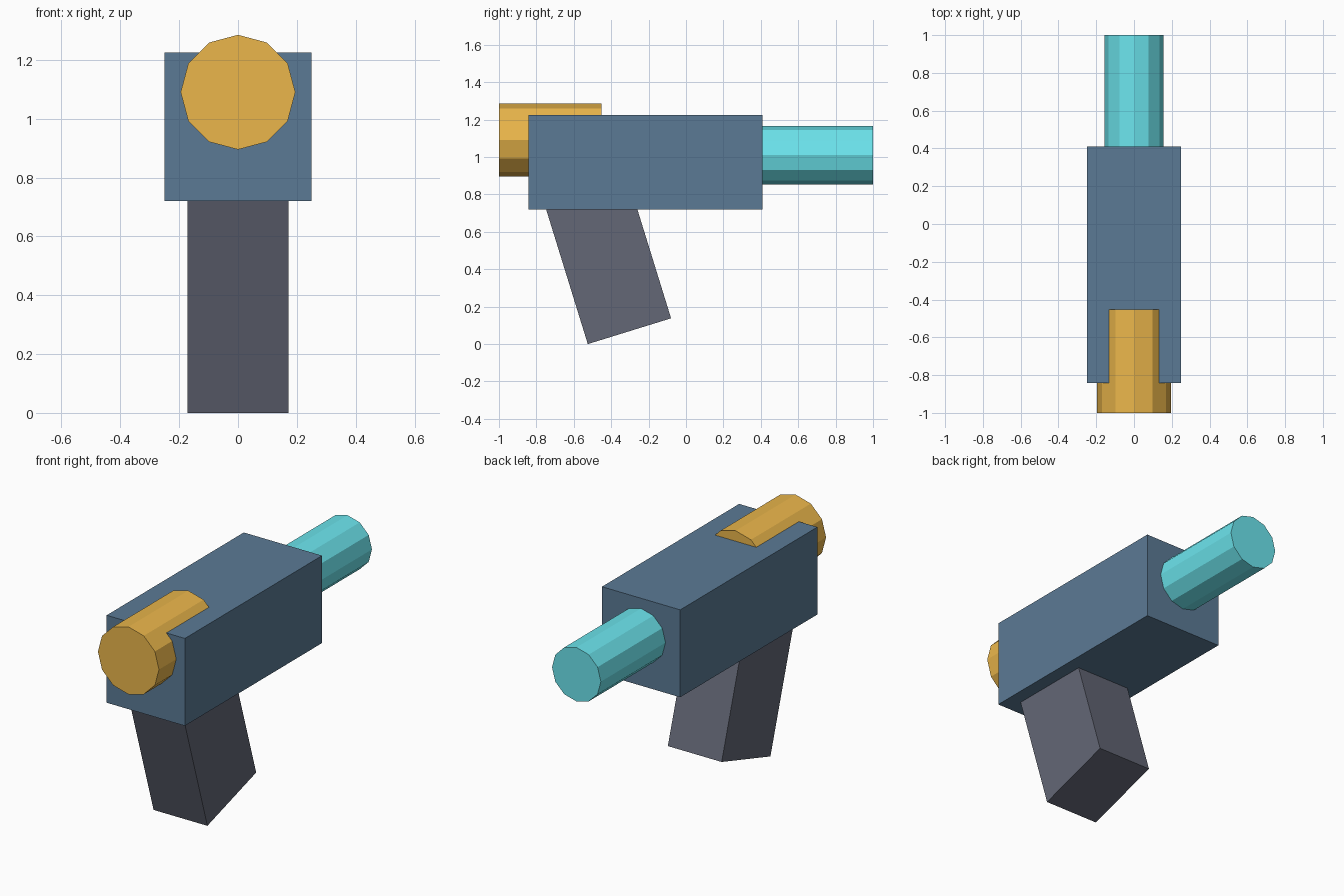
import bpy
from math import pi, sin, cos

if "Cube" in bpy.data.objects:
    bpy.data.objects.remove(bpy.data.objects["Cube"])


def finish(name, color):
    """Name the active object, apply its transform and colour it."""
    ob = bpy.context.object
    ob.name = name
    bpy.ops.object.transform_apply(location=False, rotation=True, scale=True)
    mat = bpy.data.materials.new(name + "_color")
    mat.diffuse_color = (*color, 1)
    mat.use_nodes = True
    mat.node_tree.nodes["Principled BSDF"].inputs["Base Color"].default_value = mat.diffuse_color
    ob.data.materials.append(mat)
    return ob


def box(name, center, size, color, tilt=0):
    bpy.ops.mesh.primitive_cube_add(size=1, location=center, rotation=(tilt, 0, 0))
    bpy.context.object.scale = size
    return finish(name, color)


def tube(name, y0, y1, z, radius, color):
    """Twelve-sided cylinder lying along y."""
    bpy.ops.mesh.primitive_cylinder_add(
        vertices=12, radius=radius, depth=y1 - y0,
        location=(0, (y0 + y1) / 2, z), rotation=(pi / 2, 0, 0))
    return finish(name, color)


# Main housing
box("body", (0, -0.216, 0.972), (0.5, 1.252, 0.505), (0.105, 0.195, 0.30))

# Slanted handle, its top end buried in the housing
tilt, depth, length = 0.3, 0.466, 0.85
heel_y = -0.525
box("grip",
    (0, heel_y + cos(tilt) * depth / 2 - sin(tilt) * length / 2,
     sin(tilt) * depth / 2 + cos(tilt) * length / 2),
    (0.344, depth, length), (0.125, 0.135, 0.18), tilt)

# Barrel at the back end and canister at the front end
tube("barrel", 0.36, 1.0, 1.01, 0.156, (0.15, 0.78, 0.85))
tube("canister", -1.0, -0.453, 1.09, 0.195, (0.83, 0.47, 0.07))
